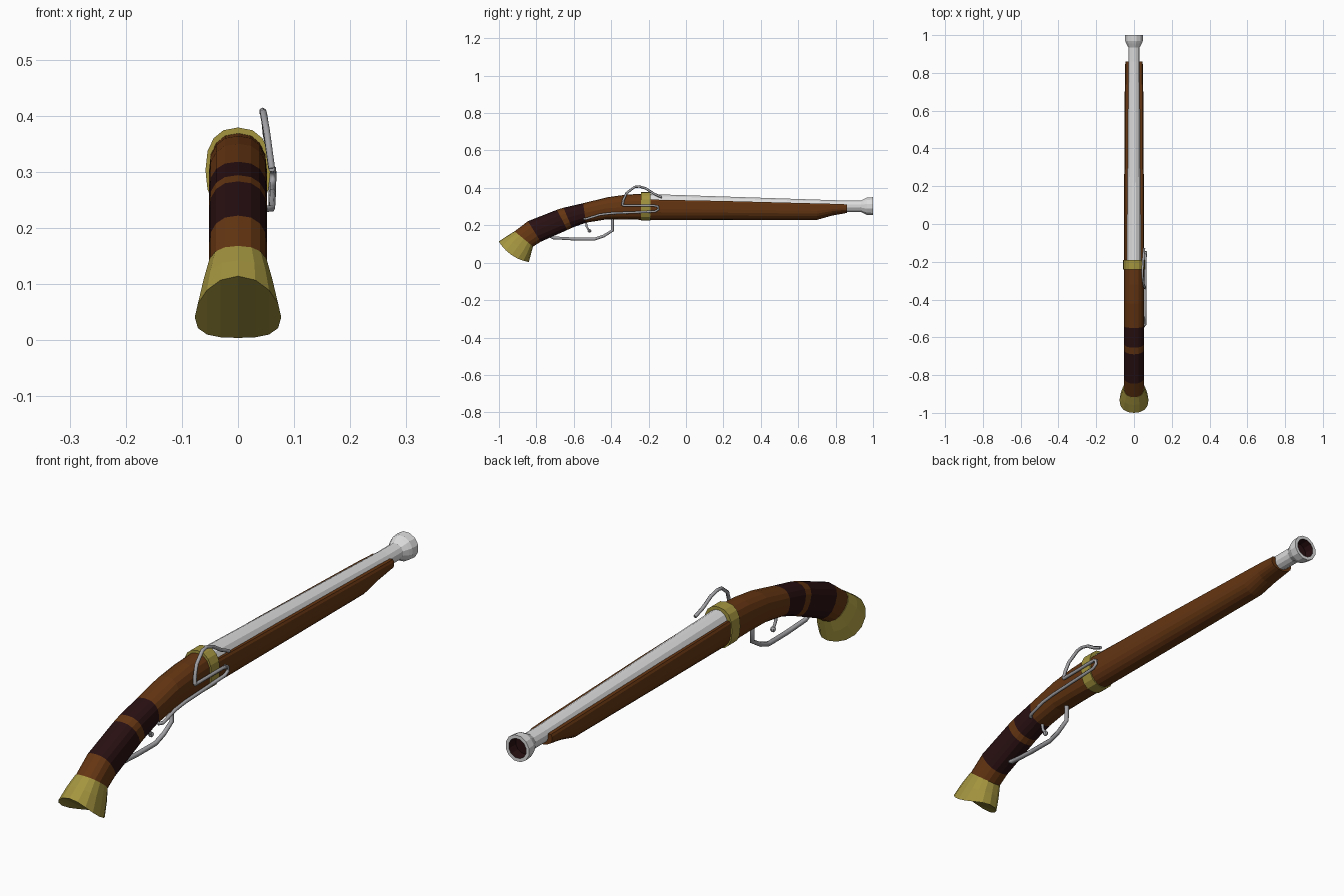
import bpy, bmesh, math
from mathutils import Vector

if "Cube" in bpy.data.objects:
    bpy.data.objects.remove(bpy.data.objects["Cube"])


def material(name, rgb):
    m = bpy.data.materials.new(name)
    m.diffuse_color = (*rgb, 1)
    m.use_nodes = True
    m.node_tree.nodes["Principled BSDF"].inputs["Base Color"].default_value = m.diffuse_color
    return m


WOOD = material("brown wood", (0.13, 0.036, 0.006))
WRAP = material("dark leather", (0.022, 0.005, 0.006))
BRASS = material("brass", (0.37, 0.30, 0.05))
STEEL = material("bright steel", (0.72, 0.72, 0.72))
IRON = material("grey iron", (0.36, 0.36, 0.38))


def loft(name, rings, mats, seg_mat=None, cap_start=True, cap_end=True):
    """Skin a list of closed rings; seg_mat gives the material of each segment."""
    bm = bmesh.new()
    vs = [[bm.verts.new(p) for p in r] for r in rings]
    n = len(rings[0])
    for s in range(len(vs) - 1):
        for i in range(n):
            j = (i + 1) % n
            f = bm.faces.new((vs[s][i], vs[s][j], vs[s + 1][j], vs[s + 1][i]))
            f.material_index = seg_mat[s] if seg_mat else 0
    if cap_start:
        bm.faces.new(vs[0]).material_index = seg_mat[0] if seg_mat else 0
    if cap_end == "strips":      # vertical strips follow a bowed end
        r = vs[-1]
        h = n // 2
        for i in range(h):
            q = [r[i], r[i + 1], r[n - i - 1], r[(n - i) % n]]
            q = list(dict.fromkeys(q))
            bm.faces.new(q)
    elif cap_end:
        bm.faces.new(vs[-1]).material_index = seg_mat[-1] if seg_mat else 0
    bmesh.ops.recalc_face_normals(bm, faces=bm.faces)
    me = bpy.data.meshes.new(name)
    bm.to_mesh(me)
    bm.free()
    for m in mats:
        me.materials.append(m)
    ob = bpy.data.objects.new(name, me)
    bpy.context.collection.objects.link(ob)
    return ob


def oval(top, bot, w, n=16, e=2.4, bow=0.0):
    """Rounded oval between two (y, z) points; vertex 0 lies at +x."""
    t, b = Vector((0, *top)), Vector((0, *bot))
    c, up = (t + b) / 2, (t - b) / 2
    out = Vector((0, -up.z, up.y)).normalized()
    if out.y > 0:
        out = -out
    pts = []
    for i in range(n):
        a = 2 * math.pi * i / n
        ca, sa = math.cos(a), math.sin(a)
        x = math.copysign(abs(ca) ** (2 / e), ca)
        u = math.copysign(abs(sa) ** (2 / e), sa)
        pts.append(c + Vector((x * w, 0, 0)) + up * u + out * bow * x * x)
    return pts


def trough(y, top, bot, w):
    """Fore-end section: flat top, straight sides, rounded belly."""
    mid = bot + (top - bot) * 0.55
    pts = [(w * 0.9, y, top), (-w * 0.9, y, top), (-w, y, top - 0.008)]
    for i in range(11):
        a = math.pi + math.pi * i / 10
        pts.append((w * math.cos(a), y, mid + (mid - bot) * math.sin(a)))
    pts.append((w, y, top - 0.008))
    return pts


def disc(y, z, r, n=12):
    return [(r * math.cos(2 * math.pi * (i + .5) / n), y,
             z + r * math.sin(2 * math.pi * (i + .5) / n)) for i in range(n)]


def rod(name, pts, r, mat):
    cu = bpy.data.curves.new(name, 'CURVE')
    cu.dimensions = '3D'
    cu.bevel_depth = r
    cu.bevel_resolution = 1
    cu.use_fill_caps = True
    sp = cu.splines.new('POLY')
    sp.points.add(len(pts) - 1)
    for p, q in zip(sp.points, pts):
        p.co = (*q, 1)
    cu.materials.append(mat)
    ob = bpy.data.objects.new(name, cu)
    bpy.context.collection.objects.link(ob)
    bpy.ops.object.select_all(action='DESELECT')
    ob.select_set(True)
    bpy.context.view_layer.objects.active = ob
    bpy.ops.object.convert(target='MESH')


# Curved grip with two leather wraps
grip = [((-.92, .165), (-.82, .085)), ((-.845, .222), (-.777, .112)),
        ((-.69, .283), (-.635, .175)), ((-.655, .294), (-.61, .187)),
        ((-.55, .318), (-.535, .214)), ((-.42, .350), (-.43, .231)),
        ((-.32, .364), (-.32, .231)), ((-.215, .370), (-.215, .229))]
loft("grip", [oval(t, b, .052) for t, b in grip], [WOOD, WRAP],
     [0, 1, 0, 1, 0, 0, 0])

# Flared brass butt cap with a bowed end
loft("butt_cap", [oval((-.917, .168), (-.818, .087), .054),
                  oval((-.958, .142), (-.829, .046), .065, bow=.008),
                  oval((-1, .114), (-.84, .004), .077, e=2.1, bow=.022)],
     [BRASS], cap_end="strips")

# Brass band between grip and fore-end
loft("brass_band", [oval((y, .379), (y, .226), .058) for y in (-.24, -.19)], [BRASS])

# Wooden fore-end under the barrel
loft("fore_end", [trough(-.215, .338, .229, .052), trough(.2, .330, .229, .052),
                  trough(.7, .317, .229, .049), trough(.78, .315, .252, .048),
                  trough(.86, .312, .266, .046)], [WOOD])

# Tapered barrel with flared muzzle and dark bore
profile = [(-.21, .330, .039), (.86, .302, .031), (.935, .302, .031),
           (.955, .302, .042), (.968, .302, .048), (1, .302, .050),
           (1, .302, .037), (.96, .302, .036)]
loft("barrel", [disc(*p) for p in profile], [STEEL, WRAP], [0, 0, 0, 0, 0, 0, 1])

# Trigger guard and trigger
rod("trigger_guard", [(0, -.74, .15), (0, -.71, .133), (0, -.60, .127), (0, -.49, .126),
                      (0, -.44, .143), (0, -.393, .172), (0, -.393, .24)], .009, IRON)
rod("trigger", [(0, -.535, .225), (0, -.532, .195), (0, -.518, .172)], .006, IRON)
bpy.ops.mesh.primitive_uv_sphere_add(segments=8, ring_count=6, radius=.01,
                                     location=(0, -.516, .17))
bpy.context.object.name = "trigger_tip"
bpy.context.object.data.materials.append(IRON)

# Lock spring and hammer: one bent rod on the right side
rod("lock_spring", [(.048, -.545, .234), (.060, -.53, .235), (.061, -.46, .257),
                    (.061, -.40, .264), (.061, -.25, .270), (.061, -.165, .274),
                    (.062, -.148, .285), (.062, -.150, .300), (.061, -.175, .306),
                    (.060, -.34, .306)], .0065, IRON)
rod("hammer", [(.060, -.34, .306), (.056, -.335, .335), (.051, -.318, .372),
               (.045, -.275, .405), (.044, -.25, .408), (.047, -.215, .397),
               (.050, -.17, .368), (.054, -.13, .350)], .0065, IRON)
rod("lock_pin", [(.045, -.155, .303), (.068, -.155, .303)], .006, IRON)
